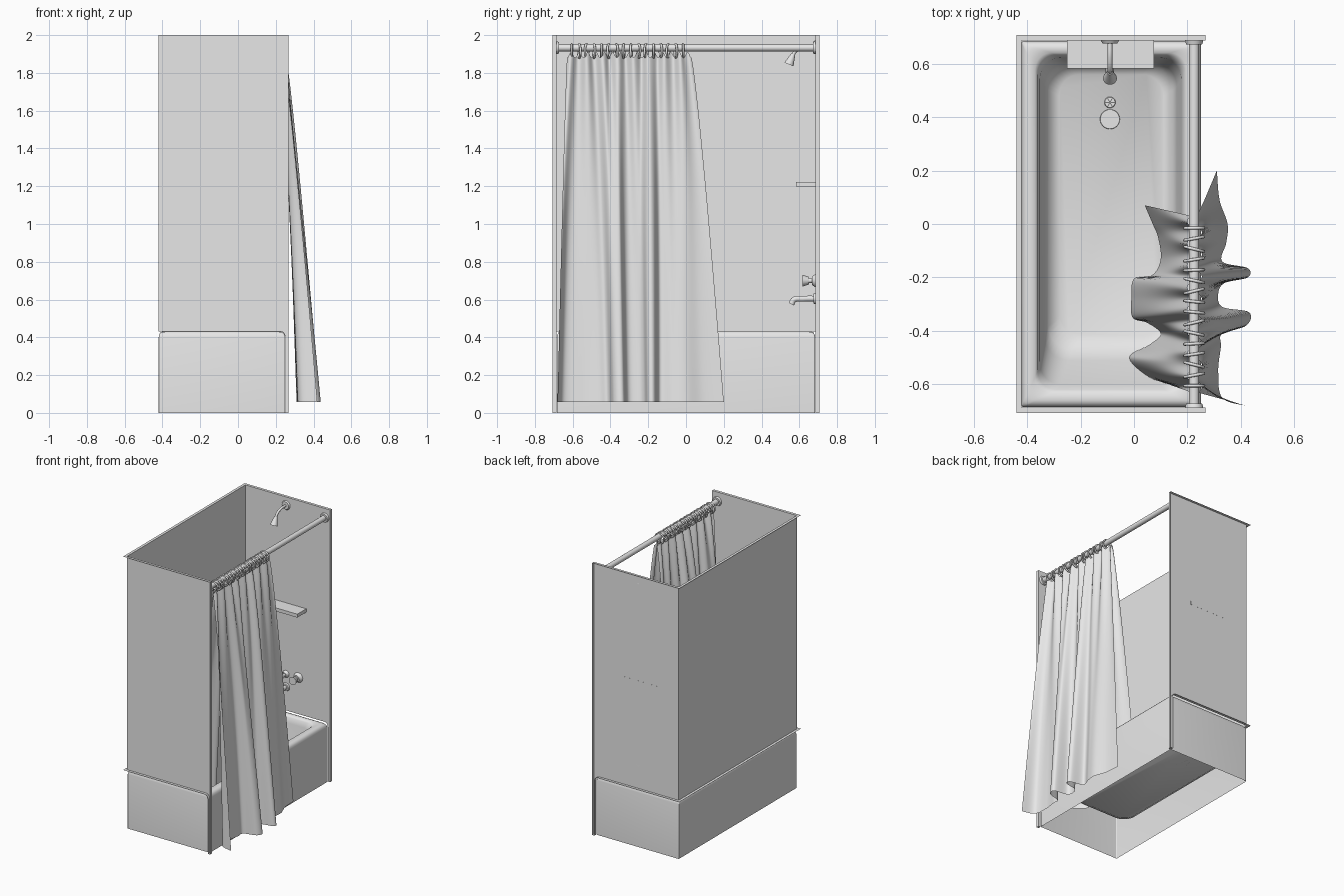
import bpy, bmesh, math
from mathutils import Vector

if "Cube" in bpy.data.objects:
    bpy.data.objects.remove(bpy.data.objects["Cube"])

grey = bpy.data.materials.new("light_grey")
grey.use_nodes = True
grey.diffuse_color = (0.8, 0.8, 0.8, 1)
grey.node_tree.nodes["Principled BSDF"].inputs["Base Color"].default_value = (0.8, 0.8, 0.8, 1)


def finish(name, bm, angle=40):
    me = bpy.data.meshes.new(name)
    bm.to_mesh(me)
    bm.free()
    me.shade_smooth()
    me.set_sharp_from_angle(angle=math.radians(angle))
    me.materials.append(grey)
    ob = bpy.data.objects.new(name, me)
    bpy.context.collection.objects.link(ob)
    return ob


def cone(name, p0, p1, r0, r1, sides=24):
    """Cylinder or cone between two points."""
    p0, p1 = Vector(p0), Vector(p1)
    bm = bmesh.new()
    bmesh.ops.create_cone(bm, cap_ends=True, segments=sides, radius1=r0,
                          radius2=r1, depth=(p1 - p0).length)
    ob = finish(name, bm)
    ob.location = (p0 + p1) / 2
    ob.rotation_euler = (p1 - p0).to_track_quat('Z', 'Y').to_euler()
    return ob


def tube(name, pts, r):
    cu = bpy.data.curves.new(name, 'CURVE')
    cu.dimensions = '3D'
    cu.bevel_depth, cu.bevel_resolution, cu.use_fill_caps = r, 3, True
    sp = cu.splines.new('BEZIER')
    sp.bezier_points.add(len(pts) - 1)
    for bp, p in zip(sp.bezier_points, pts):
        bp.co = p
        bp.handle_left_type = bp.handle_right_type = 'AUTO'
    cu.materials.append(grey)
    ob = bpy.data.objects.new(name, cu)
    bpy.context.collection.objects.link(ob)


def ring(x0, x1, y0, y1, r, z, n=8):
    """Rounded rectangle of points at one height."""
    pts = []
    corners = [(x1 - r, y1 - r), (x0 + r, y1 - r), (x0 + r, y0 + r), (x1 - r, y0 + r)]
    for k, (cx, cy) in enumerate(corners):
        for i in range(n + 1):
            a = math.pi / 2 * (k + i / n)
            pts.append((cx + r * math.cos(a), cy + r * math.sin(a), z))
    return pts


# Bathtub: one open-bottomed shell lofted from apron over rim to basin floor
FLOOR = 0.13
bm = bmesh.new()
loops = [[bm.verts.new(p) for p in ring(*a)] for a in (
    (-.42, .25, -.684, .684, .006, 0), (-.42, .25, -.684, .684, .006, .40),
    (-.417, .247, -.681, .681, .01, .415), (-.41, .24, -.674, .674, .02, .427),
    (-.395, .225, -.66, .66, .03, .432), (-.37, .195, -.632, .64, .06, .43),
    (-.36, .185, -.62, .63, .07, .418), (-.352, .177, -.60, .622, .08, .38),
    (-.335, .16, -.51, .605, .09, .21), (-.32, .145, -.47, .59, .09, .155),
    (-.28, .11, -.42, .56, .08, FLOOR))]
for a, b in zip(loops, loops[1:]):
    for i in range(len(a)):
        j = (i + 1) % len(a)
        bm.faces.new((a[i], a[j], b[j], b[i]))
bm.faces.new(loops[-1])
finish("bathtub", bm, 50)

# Wall surround: two end panels notched over the tub, one long panel, outward lips
BACK, END, LIP = -.42, .686, .02
outline = [(BACK, 2), (.268, 2), (.268, 0), (.25, 0), (.25, .395),
           (.247, .415), (.238, .428), (.22, .432), (BACK, .432)]
bm = bmesh.new()
for s in (-1, 1):
    inner = [bm.verts.new((x, s * END, z)) for x, z in outline]
    outer = [bm.verts.new((x - LIP * (x == BACK), s * (END + LIP), z)) for x, z in outline]
    bm.faces.new(inner)
    for i in range(len(outline) - 1):
        bm.faces.new((inner[i], inner[i + 1], outer[i + 1], outer[i]))
for z in (.432, 2):
    bm.faces.new([bm.verts.new(p) for p in (
        (BACK, -END, z), (BACK, END, z), (BACK - LIP, END + LIP, z), (BACK - LIP, -END - LIP, z))])
bm.faces.new([bm.verts.new((BACK, y, z)) for y, z in
              ((-END, .432), (END, .432), (END, 2), (-END, 2))])
bmesh.ops.remove_doubles(bm, verts=bm.verts, dist=.0005)
bmesh.ops.recalc_face_normals(bm, faces=bm.faces)
finish("wall_surround", bm, 30)

# Shelf
bm = bmesh.new()
bmesh.ops.create_cube(bm, size=1)
shelf = finish("shelf", bm)
shelf.scale = (.325, .105, .025)
shelf.location = (-.088, .634, 1.21)

# Curtain rod with end flanges and rings
RX, RZ = .225, 1.933
cone("curtain_rod", (RX, -END, RZ), (RX, END, RZ), .019, .019)
for s in (-1, 1):
    cone("rod_flange", (RX, s * END, RZ), (RX, s * (END - .014), RZ), .034, .03)
RINGS = 16
for i in range(RINGS):
    bpy.ops.mesh.primitive_torus_add(
        major_radius=.036, minor_radius=.006, major_segments=20, minor_segments=8,
        location=(RX, -.605 + .59 * i / (RINGS - 1), 1.916),
        rotation=(math.pi / 2, 0, .25 * math.sin(i * 2.3)))
    ob = bpy.context.object
    ob.name = "curtain_ring"
    ob.data.shade_smooth()
    ob.data.materials.append(grey)


def along(path, u):
    """Smooth point on a path of (y, x) pairs."""
    f = min(u * (len(path) - 1), len(path) - 1.0001)
    k = int(f)
    t = f - k
    p = [Vector(path[max(0, min(len(path) - 1, k + d))]) for d in (-1, 0, 1, 2)]
    return (p[1] + t * .5 * (p[2] - p[0] + t * (2 * p[0] - 5 * p[1] + 4 * p[2] - p[3]
            + t * (3 * (p[1] - p[2]) + p[3] - p[0]))))


def drape(name, hem, top_x, z_hem, cols=160, rows=26):
    """Sheet with tight pleats at the rod opening into the folds of its hem."""
    bm = bmesh.new()
    grid = []
    for r in range(rows + 1):
        t = r / rows
        line = []
        for c in range(cols + 1):
            u = c / cols
            h = along(hem, u)
            pleat = math.sin(u * math.tau * 8)
            ytop = -.63 + .66 * u
            k = t ** .85
            x = top_x + (h.y - top_x) * k + .016 * pleat * (1 - t) ** 2
            y = ytop + (h.x - ytop) * k
            z = 1.895 - .015 * (1 - t) ** 6 * math.cos(u * math.tau * (RINGS - 1))
            line.append(bm.verts.new((x, y, z + (z_hem - z) * t)))
        grid.append(line)
    for a, b in zip(grid, grid[1:]):
        for i in range(cols):
            bm.faces.new((a[i], b[i], b[i + 1], a[i + 1]))
    finish(name, bm, 80)


# Outer curtain outside the apron, liner hanging into the basin
drape("shower_curtain", [
    (-.68, .42), (-.65, .33), (-.55, .315), (-.46, .325), (-.41, .33), (-.38, .42),
    (-.33, .43), (-.31, .33), (-.26, .315), (-.22, .34), (-.20, .425), (-.165, .425),
    (-.14, .33), (-.07, .345), (0, .35), (.09, .32), (.2, .31)], .238, .058)
drape("shower_liner", [
    (-.60, .13), (-.57, .04), (-.50, -.02), (-.45, .06), (-.41, .10), (-.37, .05),
    (-.35, -.005), (-.28, -.01), (-.205, .0), (-.19, .07), (-.13, .10), (-.05, .09),
    (0, .07), (.07, .04)], .215, .17)

# Shower arm and head
SX = -.09
cone("shower_flange", (SX, END, 1.94), (SX, END - .01, 1.94), .034, .028)
tube("shower_arm", [(SX, END, 1.94), (SX, .62, 1.935), (SX, .58, 1.915), (SX, .565, 1.89)], .009)
cone("shower_head", (SX, .568, 1.90), (SX, .545, 1.845), .011, .026)

# Bath spout
cone("spout_flange", (SX, END, .605), (SX, END - .012, .605), .03, .026)
tube("bath_spout", [(SX, END, .605), (SX, .62, .604), (SX, .57, .598), (SX, .558, .575)], .016)

# Taps: a small central control and a handle on each side
for dx, r in ((-.1, .036), (0, .026), (.1, .036)):
    x, z = SX + dx, .70
    cone("tap_flange", (x, END, z), (x, END - .02, z), r, r * .6)
    cone("tap_stem", (x, END - .02, z), (x, .645, z), .012, .012)
    cone("tap_handle", (x, .65, z), (x, .618, z), r * .55, r * .85, 12)

# Drain and stopper on the basin floor
cone("drain", (SX, .455, FLOOR), (SX, .455, FLOOR + .005), .021, .019)
for a in (0, math.pi / 3, 2 * math.pi / 3):
    d = Vector((math.cos(a), math.sin(a), 0)) * .018
    p = Vector((SX, .455, FLOOR + .006))
    cone("drain_bar", p - d, p + d, .002, .002, 6)
cone("stopper", (SX, .392, FLOOR), (SX, .392, FLOOR + .006), .037, .036, 32)
